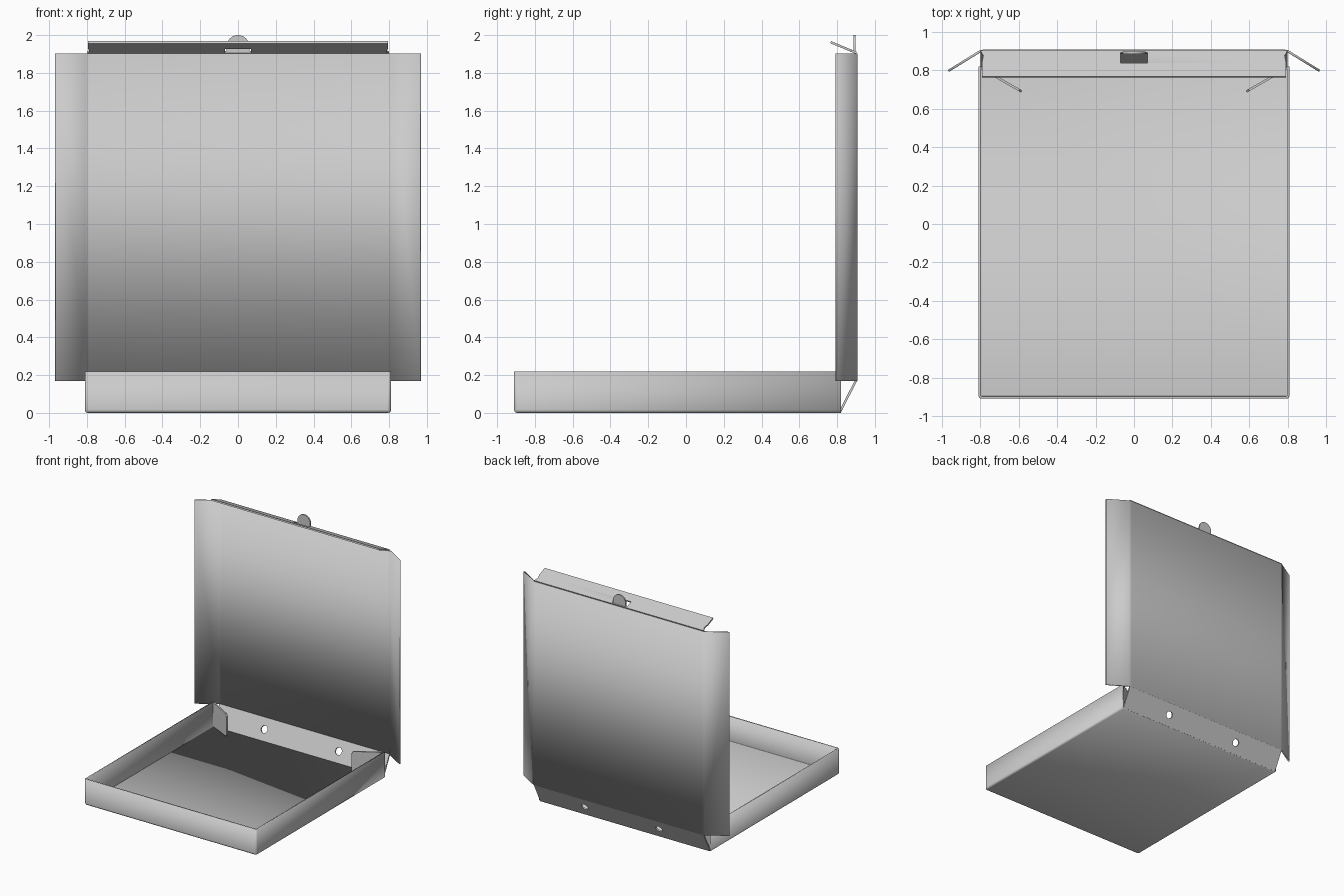
import bpy, bmesh
from math import sin, cos, pi, radians
from mathutils import Vector

if "Cube" in bpy.data.objects:
    bpy.data.objects.remove(bpy.data.objects["Cube"])

T = 0.012  # cardboard thickness


def link(name, mesh):
    ob = bpy.data.objects.new(name, mesh)
    bpy.context.collection.objects.link(ob)
    return ob


def smooth(ob, angle=28):
    bpy.ops.object.select_all(action='DESELECT')
    ob.select_set(True)
    bpy.context.view_layer.objects.active = ob
    bpy.ops.object.shade_smooth_by_angle(angle=radians(angle))


def sheet(name, verts, faces, bevel):
    """Folded card: outer skin, rounded folds, thickness added inwards."""
    mesh = bpy.data.meshes.new(name)
    mesh.from_pydata(verts, [], faces)
    ob = link(name, mesh)
    b = ob.modifiers.new("folds", 'BEVEL')
    b.width, b.segments, b.limit_method = bevel, 3, 'ANGLE'
    b.angle_limit = radians(20)
    s = ob.modifiers.new("card", 'SOLIDIFY')
    s.thickness, s.offset = T, -1
    s.use_even_offset = True
    smooth(ob)
    return ob


def panel(name, loops, origin, u, v):
    """Flat card cut from 2D outlines (extra loops are holes)."""
    curve = bpy.data.curves.new(name, 'CURVE')
    curve.dimensions, curve.fill_mode, curve.extrude = '2D', 'BOTH', T / 2
    for pts in loops:
        sp = curve.splines.new('POLY')
        sp.points.add(len(pts) - 1)
        for p, (a, b) in zip(sp.points, pts):
            p.co = (a, b, 0, 1)
        sp.use_cyclic_u = True
    tmp = link(name + "_outline", curve)
    dg = bpy.context.evaluated_depsgraph_get()
    mesh = bpy.data.meshes.new_from_object(tmp.evaluated_get(dg))
    bpy.data.objects.remove(tmp)
    u, v, o = Vector(u).normalized(), Vector(v).normalized(), Vector(origin)
    n = u.cross(v)
    bm = bmesh.new()
    bm.from_mesh(mesh)
    for vert in bm.verts:
        c = vert.co.copy()
        vert.co = o + u * c.x + v * c.y + n * c.z
    bmesh.ops.remove_doubles(bm, verts=bm.verts, dist=1e-5)
    bmesh.ops.recalc_face_normals(bm, faces=bm.faces)
    bm.to_mesh(mesh)
    bm.free()
    mesh.name = name
    ob = link(name, mesh)
    smooth(ob)
    return ob


def arc(x, y, r, a0, a1, n):
    return [(x + r * cos(a0 + (a1 - a0) * i / n), y + r * sin(a0 + (a1 - a0) * i / n))
            for i in range(n + 1)]


def rect(x0, x1, y0, y1):
    return [(x0, y0), (x1, y0), (x1, y1), (x0, y1)]


# Tray: floor with front and side walls
X, Y0, Y1, H = 0.81, -0.91, 0.82, 0.22
sheet("tray",
      [(-X, Y0, 0), (X, Y0, 0), (X, Y1, 0), (-X, Y1, 0),
       (-X, Y0, H), (X, Y0, H), (X, Y1, H), (-X, Y1, H)],
      [(3, 2, 1, 0), (0, 1, 5, 4), (1, 2, 6, 5), (3, 0, 4, 7)], 0.015)

# Slanted back wall with two vent holes
slope = Vector((0, 0.083, 0.164))
L = slope.length
vents = [arc(sx * 0.35, L / 2, 0.03, 0, 2 * pi * 23 / 24, 23) for sx in (-1, 1)]
panel("back_wall", [rect(-0.8, 0.8, 0, L)] + vents, (0, 0.817, 0.008), (1, 0, 0), slope)

# Corner tabs folded in from the side walls
for sx, side in ((-1, "left"), (1, "right")):
    panel("corner_tab_" + side,
          [[(0, 0.015), (0.24, 0.03), (0.25, 0.05), (0.25, 0.2), (0.235, H), (0, H)]],
          (sx * 0.802, 0.815, 0), (-sx * 0.866, -0.5, 0), (0, 0, 1))

# Lid with two half-folded side flaps
rows = [(-0.97, 0.803), (-0.80, 0.908), (0.80, 0.908), (0.97, 0.803)]
sheet("lid", [(x, y, z) for z in (0.17, 1.903) for x, y in rows],
      [(i + 1, i, i + 4, i + 5) for i in range(3)], 0.012)

# Lid front flap with locking slot
fold = Vector((0, -0.135, 0.056))
panel("lid_front_flap",
      [[(-0.8, 0), (0.8, 0), (0.785, 0.03), (0.793, 0.07), (0.793, 0.147),
        (-0.793, 0.147), (-0.793, 0.07), (-0.785, 0.03)],
       rect(-0.07, 0.07, 0.012, 0.07)],
      (0, 0.902, 1.906), (1, 0, 0), fold)

# Rounded locking tab standing up from the slot
panel("locking_tab", [[(-0.06, 1.905), (0.06, 1.905)] + arc(0, 1.94, 0.06, 0, pi, 20)],
      (0, 0.892, 0), (1, 0, 0), (0, 0, 1))
